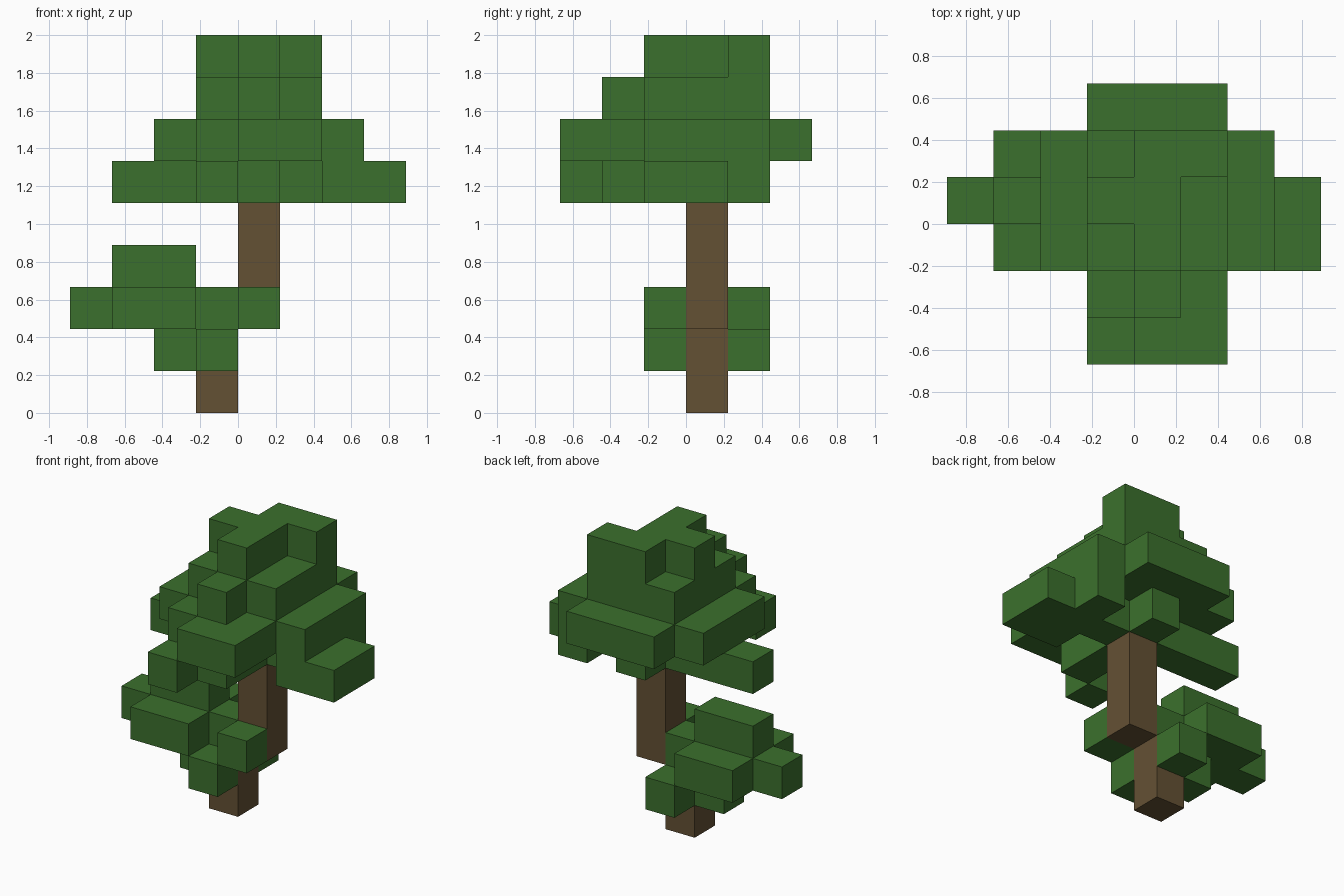
import bpy
import bmesh
from mathutils import Vector

if "Cube" in bpy.data.objects:
    bpy.data.objects.remove(bpy.data.objects["Cube"], do_unlink=True)

UNIT = 2 / 9          # edge length of one block
EMPTY = "........"

# Floor plans from the ground up: L = leaf block, T = trunk block.
# Each plan lists rows from back to front, columns from right to left side.
PLANS = [
    [EMPTY, EMPTY, "...T....", EMPTY, EMPTY, EMPTY],
    [EMPTY, "...L....", "..LT....", "...L....", EMPTY, EMPTY],
    [EMPTY, ".LL.....", "LLLLT...", ".LL.L...", EMPTY, EMPTY],
    [EMPTY, EMPTY, ".LL.T...", EMPTY, EMPTY, EMPTY],
    [EMPTY, EMPTY, "....T...", EMPTY, EMPTY, EMPTY],
    [EMPTY, "....L.L.", ".LLLLLLL", "....L.LL", "....L...", "...L...."],
    ["...LLL..", "..LLLLL.", "..LLLLL.", "..LLLLL.", "...LLL..", "....LL.."],
    [EMPTY, "...LLL..", "...LLL..", "...LLL..", "....L...", EMPTY],
    [EMPTY, "....LL..", "...LL...", "....L...", EMPTY, EMPTY],
]

blocks = {}
for z, plan in enumerate(PLANS):
    for row, line in enumerate(plan):
        for col, kind in enumerate(line):
            if kind != ".":
                blocks[(col - 4, 2 - row, z)] = kind


def make_material(name, color):
    mat = bpy.data.materials.new(name)
    mat.use_nodes = True
    mat.diffuse_color = color
    mat.node_tree.nodes["Principled BSDF"].inputs["Base Color"].default_value = color
    return mat


def build_blocks(name, cells, mat):
    """Outer skin of a group of blocks, without faces buried between blocks."""
    bm = bmesh.new()
    for cell in cells:
        center = Vector(cell) + Vector((0.5, 0.5, 0.5))
        for axis in range(3):
            for sign in (-1, 1):
                normal = Vector((0, 0, 0))
                normal[axis] = sign
                if tuple(int(c + n) for c, n in zip(cell, normal)) in blocks:
                    continue
                u = Vector((0, 0, 0))
                u[(axis + 1) % 3] = 0.5
                v = normal.cross(u)
                middle = center + normal * 0.5
                corners = (-u - v, u - v, u + v, v - u)
                bm.faces.new([bm.verts.new((middle + c) * UNIT) for c in corners])
    bmesh.ops.remove_doubles(bm, verts=bm.verts, dist=0.001)
    mesh = bpy.data.meshes.new(name)
    bm.to_mesh(mesh)
    bm.free()
    mesh.materials.append(mat)
    obj = bpy.data.objects.new(name, mesh)
    bpy.context.collection.objects.link(obj)
    return obj


leaf_green = make_material("leaf green", (0.044, 0.163, 0.026, 1))
bark_brown = make_material("bark brown", (0.127, 0.082, 0.034, 1))


def pick(kind, low, high):
    return [c for c, k in blocks.items() if k == kind and low <= c[2] < high]


# Stepped trunk, side branch foliage and crown
build_blocks("lower_trunk", pick("T", 0, 2), bark_brown)
build_blocks("upper_trunk", pick("T", 2, 5), bark_brown)
build_blocks("lower_foliage", pick("L", 0, 5), leaf_green)
build_blocks("crown_foliage", pick("L", 5, 9), leaf_green)
